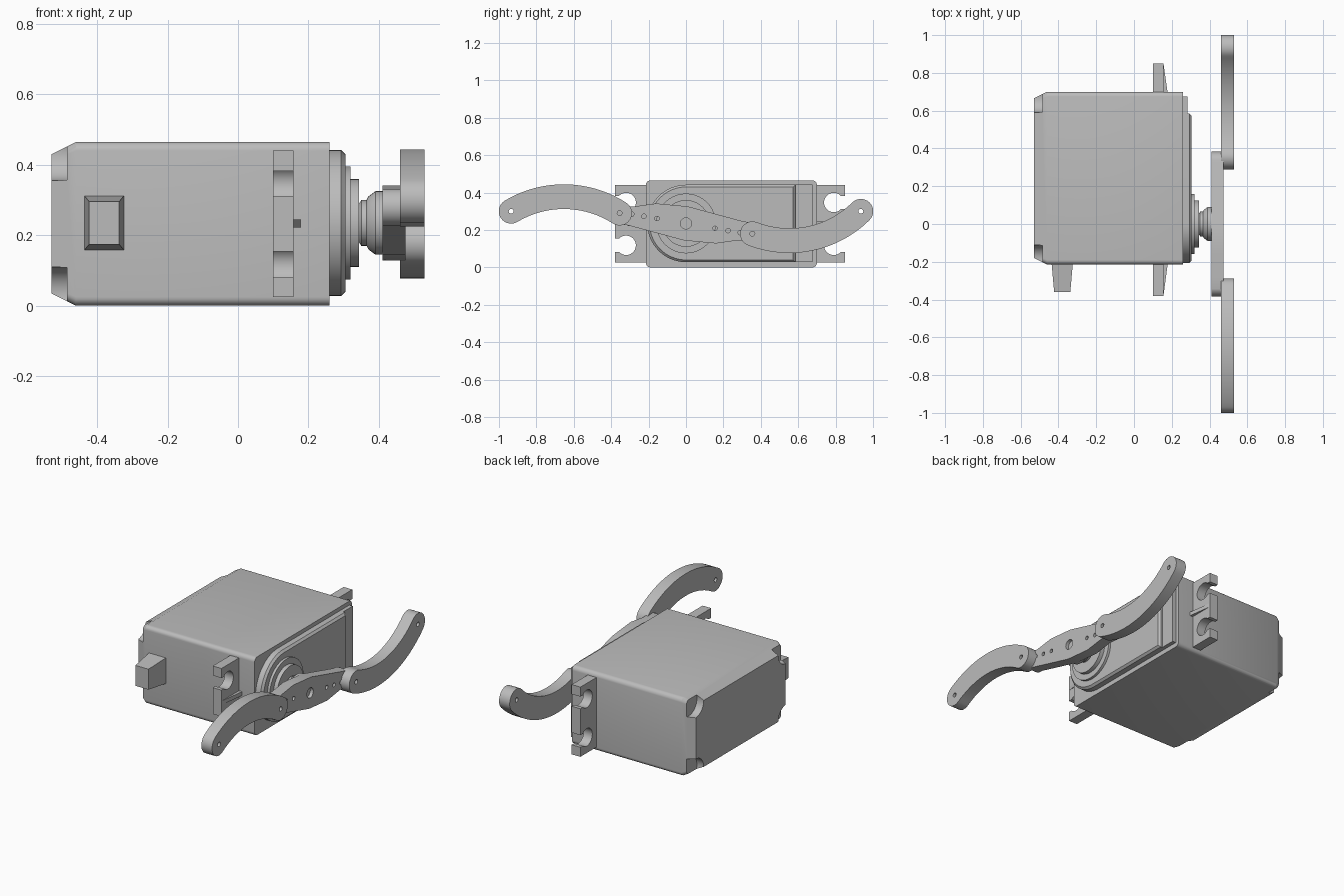
import bpy, bmesh
from math import pi, cos, sin, atan2, hypot

cube = bpy.data.objects.get("Cube")
if cube:
    bpy.data.objects.remove(cube, do_unlink=True)

grey = bpy.data.materials.new("plastic_grey")
grey.use_nodes = True
colour = (0.5, 0.5, 0.5, 1)
grey.diffuse_color = colour
grey.node_tree.nodes["Principled BSDF"].inputs["Base Color"].default_value = colour
AXIS = (0, 0.235)  # output shaft centre in y, z


def arc(c, r, a0, a1, n):
    return [(c[0] + r * cos(a0 + (a1 - a0) * i / n), c[1] + r * sin(a0 + (a1 - a0) * i / n))
            for i in range(n + 1)]


def circle(c, r, n=40):
    return arc(c, r, 0, 2 * pi * (n - 1) / n, n - 1)


def rounded(y0, y1, z0, z1, r, n=6):
    corners = [(y1 - r, z1 - r), (y0 + r, z1 - r), (y0 + r, z0 + r), (y1 - r, z0 + r)]
    return [p for k, c in enumerate(corners) for p in arc(c, r, k * pi / 2, (k + 1) * pi / 2, n)]


def box(y0, y1, z0, z1):
    return [(y0, z0), (y1, z0), (y1, z1), (y0, z1)]


def loft(name, sections):
    """Skin (x, outline in y/z) sections into a closed solid."""
    bm = bmesh.new()
    rings = [[bm.verts.new((x, y, z)) for y, z in pts] for x, pts in sections]
    n = len(rings[0])
    for a, b in zip(rings, rings[1:]):
        for i in range(n):
            j = (i + 1) % n
            bm.faces.new((a[i], a[j], b[j], b[i]))
    bm.faces.new(rings[0])
    bm.faces.new(rings[-1])
    bmesh.ops.recalc_face_normals(bm, faces=bm.faces[:])
    mesh = bpy.data.meshes.new(name)
    bm.to_mesh(mesh)
    bm.free()
    mesh.materials.append(grey)
    ob = bpy.data.objects.new(name, mesh)
    bpy.context.collection.objects.link(ob)
    parts.append(ob)
    return ob


def slab(name, pts, x0, x1):
    return loft(name, [(x0, pts), (x1, pts)])


def cut(ob, pts, x0, x1):
    """Cut a prism out of a part, then discard the cutter."""
    tool = slab("cutter", pts, x0, x1)
    parts.remove(tool)
    mod = ob.modifiers.new("cut", 'BOOLEAN')
    mod.operation = 'DIFFERENCE'
    mod.solver = 'EXACT'
    mod.object = tool
    bpy.context.view_layer.objects.active = ob
    bpy.ops.object.modifier_apply(modifier=mod.name)
    bpy.data.objects.remove(tool, do_unlink=True)


parts = []

# Case with tapered rear and four screw pockets
case = loft("case", [(-0.53, rounded(-0.18, 0.665, 0.035, 0.43, 0.02)),
                     (-0.46, rounded(-0.215, 0.70, 0, 0.465, 0.025)),
                     (0.26, rounded(-0.215, 0.70, 0, 0.465, 0.025))])
for y in (-0.185, 0.665):
    for z in (0.035, 0.43):
        cut(case, circle((y, z), 0.075, 32), -0.6, -0.485)


# Gear cover: round around the shaft, square at the far end
def cover(far, inset):
    r = 0.207 - inset
    return [(far - inset, AXIS[1] - r), (far - inset, AXIS[1] + r)] + arc(AXIS, r, pi / 2, 3 * pi / 2, 32)


slab("cover_base", cover(0.675, 0), 0.25, 0.283)
loft("gear_cover", [(0.25, cover(0.585, 0)), (0.293, cover(0.585, 0)), (0.305, cover(0.585, 0.012))])

# Stepped bosses, shaft and horn hub
steps = [(0.30, 0.16), (0.32, 0.16), (0.32, 0.125), (0.344, 0.125), (0.344, 0.055), (0.35, 0.065),
         (0.365, 0.065), (0.37, 0.075), (0.39, 0.09), (0.42, 0.09)]
for k, name in enumerate(("outer_boss", "inner_boss")):
    (x0, r), (x1, _) = steps[2 * k:2 * k + 2]
    slab(name, circle(AXIS, r), x0 - 0.005, x1)
loft("output_hub", [(x, circle(AXIS, r)) for x, r in steps[4:]])

# Mounting tabs with open screw holes and a stiffening rib
for side, root, tip in (("front", -0.20, -0.38), ("rear", 0.68, 0.85)):
    out = 1 if tip > 0 else -1
    tab = slab(side + "_mounting_tab", box(min(root, tip), max(root, tip), 0.025, 0.44), 0.10, 0.157)
    hole = tip - out * 0.06
    for z in (0.118, 0.347):
        cut(tab, circle((hole, z), 0.052, 32), 0, 0.3)
        end = tip + out * 0.05
        cut(tab, box(min(hole, end), max(hole, end), z - 0.036, z + 0.036), 0, 0.3)
    rib = box(min(root, tip), max(root, tip), 0.222, 0.245)
    rib = loft(side + "_tab_rib", [(0.15, rib), (0.18, rib)])
    for v in rib.data.vertices:
        if v.co.x > 0.17 and abs(v.co.y - tip) < 0.01:
            v.co.x = 0.156

# Tapered cable outlet
outlet = slab("cable_outlet", box(-0.36, -0.20, 0.157, 0.313), -0.437, -0.323)
for v in outlet.data.vertices:
    if v.co.y < -0.3:
        v.co.x = -0.38 + (v.co.x + 0.38) * 0.75
        v.co.z = 0.235 + (v.co.z - 0.235) * 0.78

# Double-ended horn, point symmetric about the shaft
half = [(-0.01, 0.144), (-0.31, 0.225)]
half += arc((-0.33, 0.28), 0.053, 1.45 * pi, 0.58 * pi, 12)
half += [(-0.28, 0.325), (-0.16, 0.342)]
horn = slab("servo_horn", half + [(-y, 2 * AXIS[1] - z) for y, z in half], 0.41, 0.475)
cut(horn, circle(AXIS, 0.03, 24), 0.455, 0.6)
for s in (-1, 1):
    for d in (0.155, 0.225, 0.29):
        cut(horn, circle((s * d, AXIS[1] - s * d * 0.17), 0.012, 16), 0.38, 0.6)


# Curved arms: thick circular arcs with round ends
def curved_arm(name, a, mid, b, r):
    d = 2 * (a[0] * (mid[1] - b[1]) + mid[0] * (b[1] - a[1]) + b[0] * (a[1] - mid[1]))
    sa, sm, sb = (p[0] ** 2 + p[1] ** 2 for p in (a, mid, b))
    c = ((sa * (mid[1] - b[1]) + sm * (b[1] - a[1]) + sb * (a[1] - mid[1])) / d,
         (sa * (b[0] - mid[0]) + sm * (a[0] - b[0]) + sb * (mid[0] - a[0])) / d)
    radius = hypot(a[0] - c[0], a[1] - c[1])
    t0, t1 = (atan2(p[1] - c[1], p[0] - c[0]) for p in (a, b))
    s = 1 if t1 > t0 else -1
    pts = arc(c, radius + r, t0, t1, 28)
    pts += arc(b, r, t1, t1 + s * pi, 14)[1:-1]
    pts += arc(c, radius - r, t1, t0, 28)
    pts += arc(a, r, t0 + s * pi, t0 + s * 2 * pi, 14)[1:-1]
    arm = slab(name, pts, 0.46, 0.53)
    for p in (a, b):
        cut(arm, circle(p, 0.013, 16), 0.4, 0.6)


curved_arm("front_arm", (-0.355, 0.29), (-0.648, 0.378), (-0.935, 0.30), 0.066)
curved_arm("rear_arm", (0.355, 0.18), (0.56, 0.143), (0.935, 0.30), 0.066)

# Smooth curved walls, keep edges crisp
bpy.ops.object.select_all(action='DESELECT')
for ob in parts:
    ob.select_set(True)
bpy.context.view_layer.objects.active = parts[0]
bpy.ops.object.shade_smooth_by_angle(angle=pi / 6)
